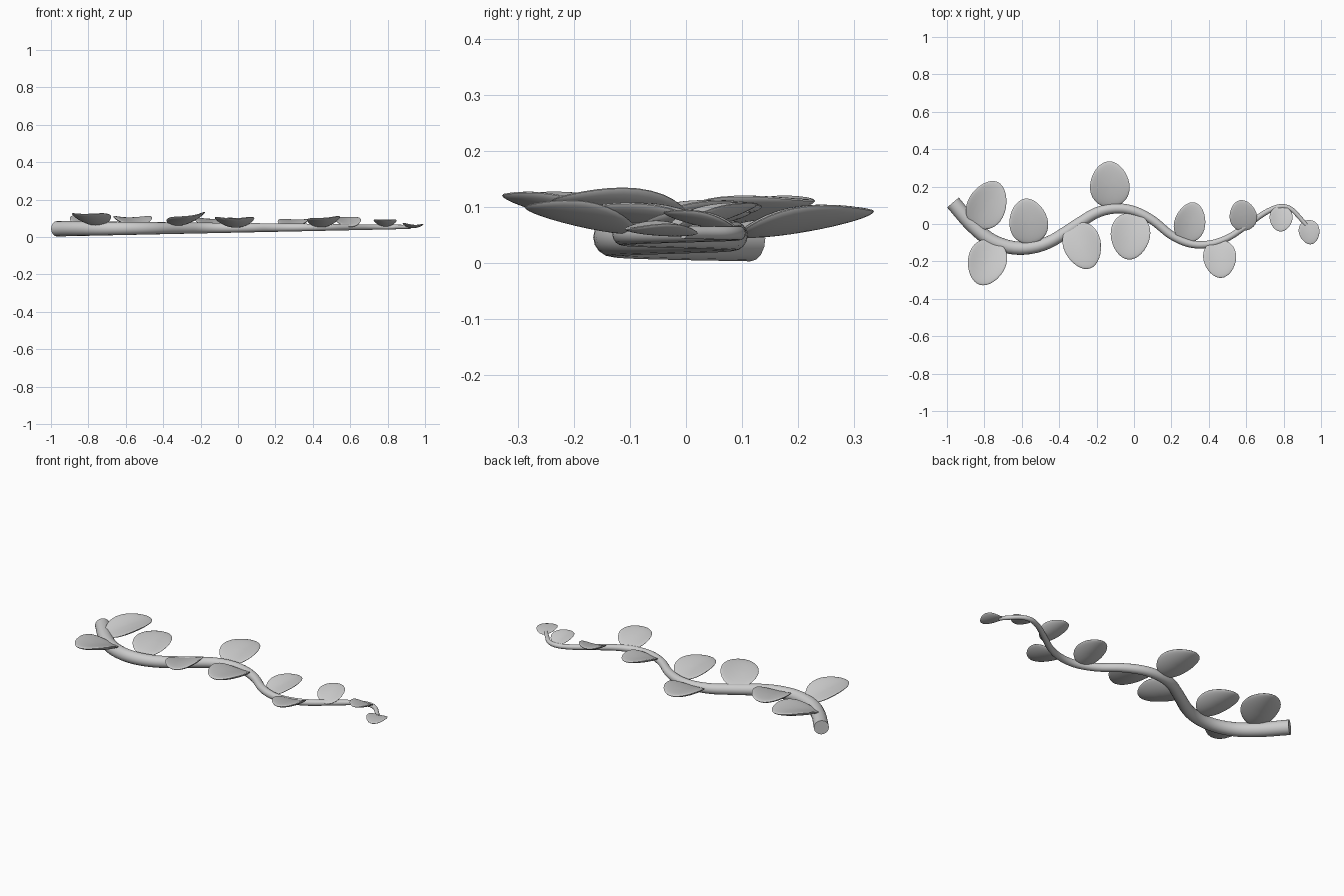
import bpy, bmesh, math
from mathutils import Vector

cube = bpy.data.objects.get("Cube")
if cube:
    bpy.data.objects.remove(cube, do_unlink=True)

grey = bpy.data.materials.new("plain_grey")
grey.use_nodes = True
tone = (0.6, 0.6, 0.6, 1)
grey.diffuse_color = tone
grey.node_tree.nodes["Principled BSDF"].inputs["Base Color"].default_value = tone


def add_object(name, bm):
    bmesh.ops.recalc_face_normals(bm, faces=bm.faces)
    mesh = bpy.data.meshes.new(name)
    bm.to_mesh(mesh)
    bm.free()
    mesh.materials.append(grey)
    obj = bpy.data.objects.new(name, mesh)
    bpy.context.collection.objects.link(obj)
    bpy.ops.object.select_all(action="DESELECT")
    obj.select_set(True)
    bpy.context.view_layer.objects.active = obj
    bpy.ops.object.shade_smooth_by_angle(angle=math.radians(50))
    return obj


def spline(points, steps=5):
    """Catmull-Rom samples through the points."""
    pts = [2 * points[0] - points[1]] + points + [2 * points[-1] - points[-2]]
    out = []
    for a, b, c, d in zip(pts, pts[1:], pts[2:], pts[3:]):
        for i in range(steps):
            t = i / steps
            out.append(0.5 * (2 * b + (c - a) * t + (2 * a - 5 * b + 4 * c - d) * t**2
                              + (3 * b - a - 3 * c + d) * t**3))
    return out + [points[-1]]


# Tapered, winding stem
path = [(-.968, .115), (-.86, -.01), (-.75, -.095), (-.61, -.13), (-.46, -.1),
        (-.3, 0), (-.2, .06), (-.1, .083), (0, .07), (.1, .02), (.2, -.06),
        (.3, -.105), (.4, -.108), (.5, -.075), (.6, -.01), (.7, .06),
        (.78, .093), (.84, .08), (.89, .03), (.92, -.005)]
line = spline([Vector((x, y, 0)) for x, y in path])
bm = bmesh.new()
rings = []
sides = 16
for i, p in enumerate(line):
    t = (p.x + 0.968) / 1.888
    radius = 0.041 - 0.03 * t
    tangent = (line[min(i + 1, len(line) - 1)] - line[max(i - 1, 0)]).normalized()
    side = Vector((-tangent.y, tangent.x, 0))
    centre = Vector((p.x, p.y, 0.044 + 0.01 * t))
    rings.append([bm.verts.new(centre + radius * (side * math.cos(a) + Vector((0, 0, math.sin(a)))))
                  for a in (math.tau * k / sides for k in range(sides))])
for r, s in zip(rings, rings[1:]):
    for k in range(sides):
        n = (k + 1) % sides
        bm.faces.new((r[k], r[n], s[n], s[k]))
bm.faces.new(rings[0])
bm.faces.new(rings[-1])
add_object("stem", bm)


def leaf(name, base, tip, width, roll=0.0):
    """Thick cupped egg-shaped leaf rising from base to tip; roll lifts one edge."""
    base, tip = Vector(base), Vector(tip)
    along = Vector((tip.x - base.x, tip.y - base.y, 0))
    across = Vector((-along.y, along.x, 0)).normalized()
    bm = bmesh.new()
    bmesh.ops.create_uvsphere(bm, u_segments=32, v_segments=16, radius=1)
    for v in bm.verts:
        u, w, h = v.co
        w *= 1 - 0.14 * u
        p = base + along * (u + 1) / 2 + across * w * width / 2
        lift = width * 0.14 * w * w + roll * w * width / 2
        p.z = base.z + (tip.z - base.z) * (u + 1) / 2 + lift + h * width * 0.075
        v.co = p
    add_object(name, bm)


# Leaves, alternating along the stem: base, tip, width, roll
leaves = [
    ((-.84, -.02, .065), (-.73, .225, .11), .205, 0),
    ((-.75, -.085, .065), (-.825, -.325, .12), .205, 0),
    ((-.545, -.105, .06), (-.585, .135, .1), .205, 0),
    ((-.125, .09, .05), (-.135, .335, .092), .21, 0),
    ((-.315, .005, .065), (-.235, -.238, .112), .2, .15),
    ((-.01, .06, .055), (-.03, -.19, .095), .21, 0),
    ((.275, -.095, .05), (.325, .115, .09), .165, 0),
    ((.45, -.085, .055), (.468, -.288, .1), .175, .08),
    ((.6, -.035, .055), (.565, .127, .105), .145, 0),
    ((.79, .095, .058), (.782, -.04, .09), .122, 0),
    ((.925, .02, .053), (.95, -.108, .06), .11, -.05),
]
for i, spec in enumerate(leaves):
    leaf(f"leaf_{i + 1}", *spec)
